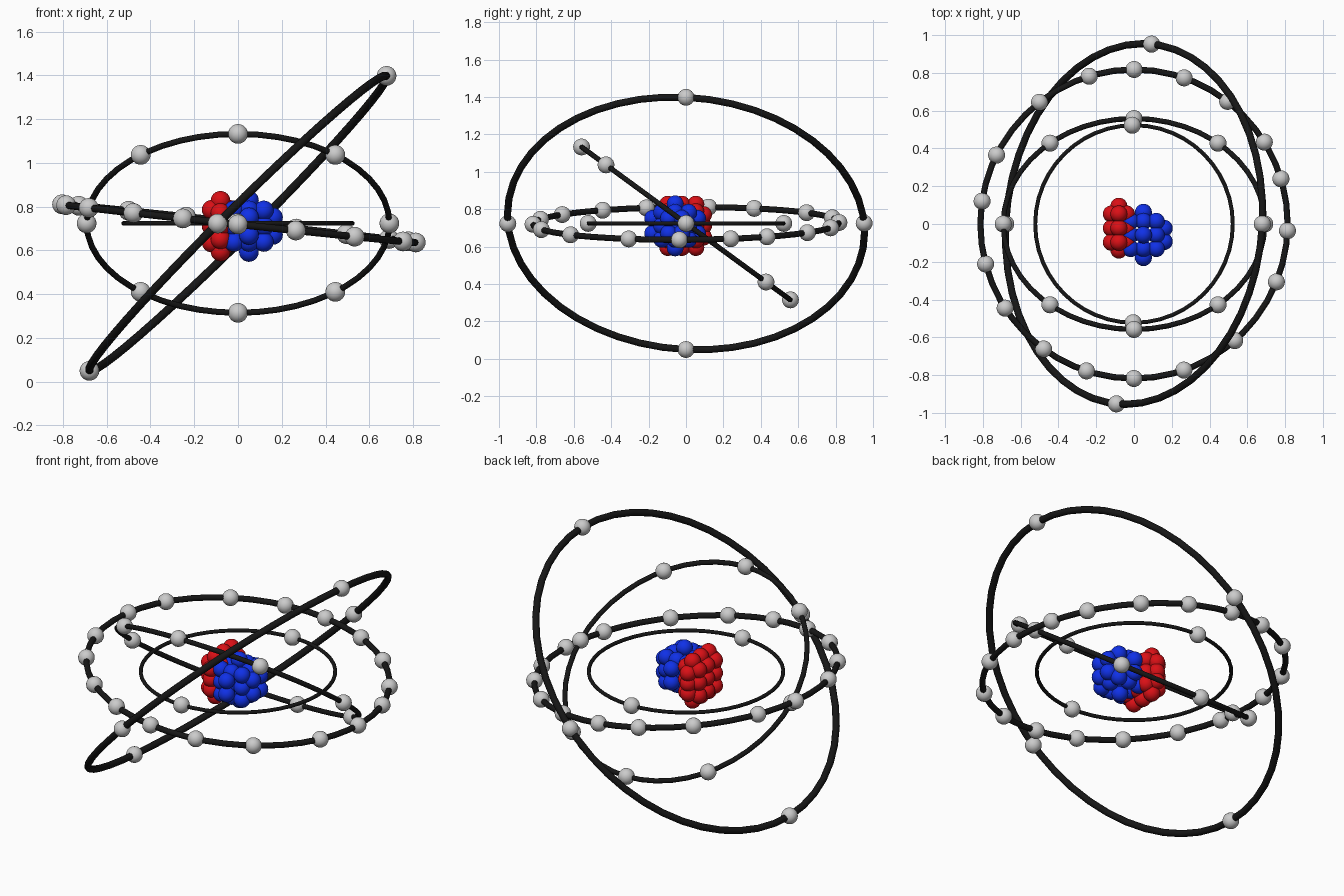
import bpy, bmesh, math
from mathutils import Vector, Matrix

if "Cube" in bpy.data.objects:
    bpy.data.objects.remove(bpy.data.objects["Cube"])

C = Vector((0, 0, 0.724))   # atom centre
R = 0.045                   # radius of every small ball


def material(name, rgb):
    m = bpy.data.materials.new(name)
    m.diffuse_color = (*rgb, 1)
    m.use_nodes = True
    m.node_tree.nodes["Principled BSDF"].inputs["Base Color"].default_value = m.diffuse_color
    return m


BLACK = material("black", (0.008, 0.008, 0.008))
RED = material("red", (0.7, 0.005, 0.008))
BLUE = material("blue", (0.005, 0.03, 0.8))


def balls(name, points, mat=None):
    """One object holding a smooth ball at each point."""
    bm = bmesh.new()
    for p in points:
        bmesh.ops.create_uvsphere(bm, u_segments=24, v_segments=12, radius=R,
                                  matrix=Matrix.Translation(p))
    for f in bm.faces:
        f.smooth = True
    me = bpy.data.meshes.new(name)
    bm.to_mesh(me)
    bm.free()
    if mat:
        me.materials.append(mat)
    bpy.context.collection.objects.link(bpy.data.objects.new(name, me))


def shell(name, radius, u, v, angles):
    """Orbit ring in the plane of u and v, with electrons at the given angles."""
    u = Vector(u).normalized()
    v = Vector(v)
    v = (v - u * v.dot(u)).normalized()
    n = u.cross(v)
    rot = Matrix((u, v, n)).transposed()
    bpy.ops.mesh.primitive_torus_add(major_radius=radius, minor_radius=radius * 0.02,
                                     major_segments=48, minor_segments=12,
                                     location=C, rotation=rot.to_euler())
    ring = bpy.context.object
    ring.name = name + "_orbit_ring"
    ring.data.materials.append(BLACK)
    bpy.ops.object.shade_smooth()
    balls(name + "_electrons",
          [C + radius * (u * math.cos(math.radians(a)) + v * math.sin(math.radians(a)))
           for a in angles])


# Four electron shells
shell("first", 0.523, (1, 0, 0), (0, 1, 0), [91, 269.5])
shell("second", 0.692, (1, 0, 0), (0, -0.56, 0.41),
      [0, 50, 90, 130, 180, 230, 270, 310])
shell("third", 0.818, (0.815, 0, -0.0875), (0, 1, 0.006),
      [90, 71, 52.5, 32, 17, -2.5, -22, -49, -71, -90,
       -108, -126, -147, -165, 171.5, 153.5, 128, 107])
shell("fourth", 0.957, (0.68, 0, 0.675), (0.092, 0.953, 0), [0, 86, 180, 266])

# Red half of the nucleus: two square layers around a wider middle layer
T = (-1, 0, 1)
c = Vector((-0.08, -0.022, 0.711))
pts = [(x * 0.04, y * 0.075, z * 0.075) for x in (-1, 1) for y in T for z in T]
for s in (-1, 1):
    pts += [(0, k * 0.075, s * 0.116) for k in T]
    pts += [(0, s * 0.116, k * 0.06) for k in T]
balls("protons", [c + Vector(p) for p in pts], RED)

# Blue half of the nucleus: cubic cluster with a bump on each face
c = Vector((0.05, -0.058, 0.711))
pts = [(x * 0.068, y * 0.072, z * 0.072) for x in T for y in T for z in T]
for s in (-1, 1):
    pts += [(0, s * 0.12, k) for k in (-0.04, 0.04)]
    pts += [(0.11, k, s * 0.04) for k in (-0.035, 0.035)]
    pts += [(0, 0, s * 0.118)]
balls("neutrons", [c + Vector(p) for p in pts], BLUE)
